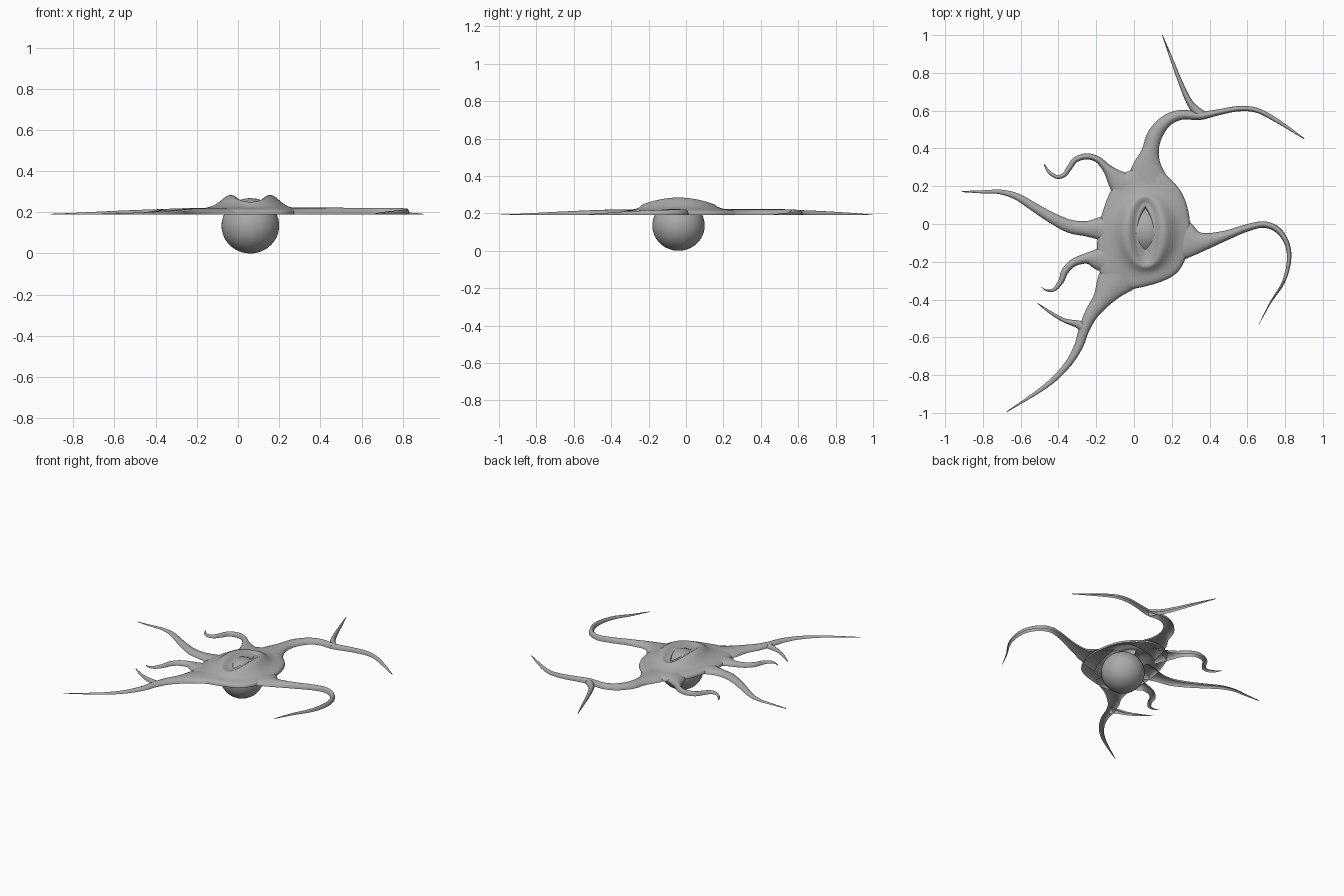
import bpy
import bmesh
import math
from mathutils import Vector

BASE = 0.19                       # height of the flat underside
CENTRE = Vector((0.06, -0.04))    # middle of the eye

if "Cube" in bpy.data.objects:
    bpy.data.objects.remove(bpy.data.objects["Cube"], do_unlink=True)


def make_material(name, colour):
    mat = bpy.data.materials.new(name)
    mat.use_nodes = True
    mat.diffuse_color = colour
    mat.node_tree.nodes["Principled BSDF"].inputs["Base Color"].default_value = colour
    return mat


grey = make_material("stone grey", (0.4, 0.4, 0.4, 1))


def finish(bm, name, subdivide=0):
    """Turn a bmesh into a smooth shaded object."""
    mesh = bpy.data.meshes.new(name)
    bm.to_mesh(mesh)
    bm.free()
    mesh.materials.append(grey)
    mesh.shade_smooth()
    obj = bpy.data.objects.new(name, mesh)
    bpy.context.collection.objects.link(obj)
    if subdivide:
        mod = obj.modifiers.new("smooth", 'SUBSURF')
        mod.levels = mod.render_levels = subdivide
    return obj


def spline(points, steps, closed=False):
    """Catmull-Rom curve through points of any dimension."""
    pts = [Vector(p) for p in points]
    n = len(pts)
    pick = (lambda i: pts[i % n]) if closed else (lambda i: pts[max(0, min(n - 1, i))])
    out = []
    for i in range(n if closed else n - 1):
        a, b, c, d = (pick(i + k) for k in (-1, 0, 1, 2))
        for s in range(steps):
            t = s / steps
            out.append(0.5 * (2 * b + (c - a) * t + (2 * a - 5 * b + 4 * c - d) * t ** 2
                              + (3 * b - a - 3 * c + d) * t ** 3))
    if not closed:
        out.append(pts[-1])
    return out


def loft(rows, closed):
    """Bridge rows of points with quads."""
    bm = bmesh.new()
    rows = [[bm.verts.new(p) for p in row] for row in rows]
    for r, q in zip(rows, rows[1:]):
        n = len(r)
        for i in range(n if closed else n - 1):
            j = (i + 1) % n
            bm.faces.new((r[i], r[j], q[j], q[i]))
    return bm


# Tendrils: (x, y, half width) along each path, arched on top and open below
def tendril(name, path, fade, height=0.03):
    line = spline(path, 6)
    rows = []
    for i, p in enumerate(line):
        ahead, behind = line[min(i + 1, len(line) - 1)], line[max(i - 1, 0)]
        side = Vector((behind.y - ahead.y, ahead.x - behind.x)).normalized()
        w = max(p.z, 0.001)
        h = height * (1 - (i / (len(line) - 1)) ** fade) + 0.002
        row = []
        for k in range(11):
            a = math.pi * k / 10
            xy = p.xy + side * w * math.cos(a)
            row.append((xy.x, xy.y, BASE + h * math.sin(a)))
        rows.append(row[::-1])
    bm = loft(rows, False)
    for f in bm.faces:
        f.normal_update()
    if sum(f.normal.z for f in bm.faces) < 0:
        bmesh.ops.reverse_faces(bm, faces=bm.faces)
    finish(bm, name)


tendril("back_tendril", [
    (.08, .15, .14), (.07, .28, .09), (.085, .38, .047), (.11, .47, .04), (.17, .545, .032),
    (.25, .578, .026), (.35, .573, .022), (.44, .59, .016), (.55, .61, .014),
    (.65, .602, .013), (.76, .545, .011), (.9, .452, .003)], 5)
tendril("back_tendril_branch", [
    (.36, .57, .03), (.3, .635, .018), (.25, .74, .012), (.2, .87, .008), (.15, 1, .002)], 2, 0.026)
tendril("left_tendril", [
    (.18, -.07, .15), (.28, -.09, .1), (.36, -.095, .05), (.48, -.063, .027), (.6, -.02, .019),
    (.69, -.003, .017), (.765, -.035, .016), (.812, -.11, .013), (.82, -.2, .011),
    (.79, -.31, .008), (.72, -.42, .004), (.66, -.535, .001)], 5)
tendril("front_tendril", [
    (-.03, -.22, .13), (-.11, -.31, .09), (-.17, -.4, .05), (-.225, -.475, .036),
    (-.265, -.56, .028), (-.295, -.65, .023), (-.36, -.755, .017), (-.47, -.86, .012),
    (-.675, -.995, .002)], 2)
tendril("front_tendril_branch", [
    (-.26, -.55, .035), (-.3, -.53, .02), (-.37, -.51, .011), (-.44, -.47, .008),
    (-.51, -.42, .002)], 2, 0.022)
tendril("right_curl", [
    (-.1, -.18, .1), (-.19, -.185, .06), (-.25, -.182, .029), (-.32, -.205, .021),
    (-.365, -.25, .019), (-.385, -.3, .015), (-.42, -.345, .01), (-.46, -.352, .005),
    (-.49, -.335, .001)], 2)
tendril("right_tendril", [
    (-.08, -.03, .1), (-.17, -.025, .065), (-.25, -.025, .041), (-.34, -.012, .035),
    (-.44, .035, .028), (-.53, .09, .023), (-.62, .145, .018), (-.71, .17, .012),
    (-.8, .17, .008), (-.91, .172, .003)], 1.5)
tendril("back_curl", [
    (-.02, .17, .1), (-.09, .235, .055), (-.14, .29, .026), (-.19, .34, .017),
    (-.25, .358, .016), (-.31, .34, .015), (-.34, .3, .014), (-.37, .26, .012),
    (-.41, .25, .01), (-.45, .275, .008), (-.475, .315, .003)], 3)

# Body: rings from the eye slit, over the lids and brow, out to the free edge
outline = spline([
    (.3, -.04), (.285, .08), (.25, .17), (.2, .23), (.14, .28), (.05, .3), (-.05, .27),
    (-.1, .21), (-.135, .15), (-.17, .05), (-.19, -.05), (-.195, -.16), (-.17, -.28),
    (-.06, -.345), (.08, -.325), (.19, -.285), (.25, -.23), (.29, -.13)], 4, True)
angles = [math.atan2(p.y - CENTRE.y, p.x - CENTRE.x) for p in outline]


def ellipse(rx, ry, z_side, z_end, sharp=1.0, dy=0.0):
    """Ring around the eye whose height changes from its sides to its ends."""
    row = []
    for a in angles:
        c, s = math.cos(a), math.sin(a)
        k = 1 / math.hypot(c / rx, s / ry)
        x, y = k * c, k * s
        v = abs(y) / ry
        x *= max(0.02, 1 - v * v) ** (sharp - 1) if sharp > 1 else 1
        row.append(Vector((CENTRE.x + x, CENTRE.y + dy + y, z_side + (z_end - z_side) * v ** 2)))
    return row


def edge(scale, z):
    return [Vector((*(CENTRE + (p - CENTRE) * scale), z)) for p in outline]


brow = ellipse(.15, .205, .25, .235)
skirt = edge(.9, .219)
rows = [
    ellipse(.034, .108, .222, .215, 1.4, .015),
    ellipse(.036, .112, .25, .236, 1.4, .015),
    ellipse(.043, .122, .262, .242, 1.3, .015),
    ellipse(.05, .135, .259, .24, 1.15, .012),
    ellipse(.058, .15, .264, .241, 1, .008),
    ellipse(.078, .168, .281, .247),
    ellipse(.098, .182, .287, .251),
    ellipse(.12, .193, .277, .249),
    brow,
    [p.lerp(q, .4) - Vector((0, 0, .008)) for p, q in zip(brow, skirt)],
    skirt, edge(.97, .211), edge(1, .2), edge(1, BASE)]
body = finish(loft(rows, True), "body", 1)
bm = bmesh.new()
bm.from_mesh(body.data)
bmesh.ops.recalc_face_normals(bm, faces=bm.faces)
if sum(f.normal.z * f.calc_area() for f in bm.faces) < 0:
    bmesh.ops.reverse_faces(bm, faces=bm.faces)
bm.to_mesh(body.data)
bm.free()

# Eyeball: hangs below the body and shows through the slit
bm = bmesh.new()
bmesh.ops.create_uvsphere(bm, u_segments=48, v_segments=24, radius=0.14)
bmesh.ops.scale(bm, vec=(1, 1, 0.96), verts=bm.verts)
bmesh.ops.translate(bm, vec=(CENTRE.x, CENTRE.y, 0.1344), verts=bm.verts)
finish(bm, "eyeball")
